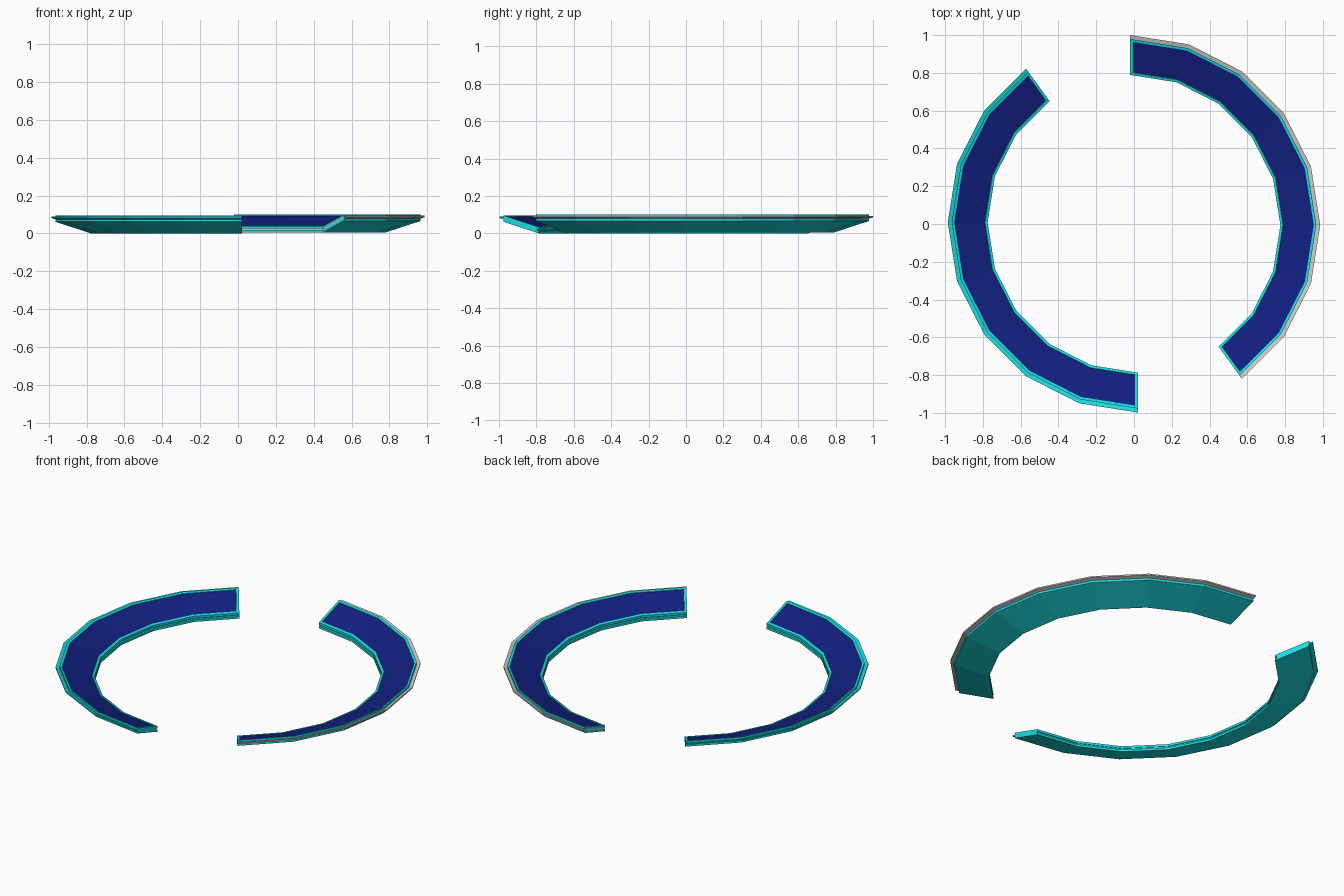
import bpy, bmesh
from math import cos, sin, radians

if "Cube" in bpy.data.objects:
    bpy.data.objects.remove(bpy.data.objects["Cube"])

def material(name, rgb):
    m = bpy.data.materials.new(name)
    m.diffuse_color = (*rgb, 1)
    m.use_nodes = True
    m.node_tree.nodes["Principled BSDF"].inputs["Base Color"].default_value = m.diffuse_color
    return m

CYAN = material("cyan", (0.01, 0.72, 0.76))
BLUE = material("dark_blue", (0.006, 0.014, 0.22))

R_IN, R_OUT, RISE = 0.795, 0.985, 0.062   # dished band: outer edge sits higher
SEGMENTS, STEP = 8, -18                   # eight flat facets per arc

def layer(name, centre, start, r0, r1, z0, z1, mat=None, panel=False):
    """Sweep a slanted four-point section around the arc."""
    def height(r):
        return RISE * (r - R_IN) / (R_OUT - R_IN)
    section = [(r0, z0 + height(r0)), (r1, z0 + height(r1)),
               (r1, z1 + height(r1)), (r0, z1 + height(r0))]
    bm = bmesh.new()
    rings = []
    for i in range(SEGMENTS + 1):
        a = radians(start + STEP * i)
        rings.append([bm.verts.new((centre[0] + r * cos(a), centre[1] + r * sin(a),
                                    centre[2] + z)) for r, z in section])
    top = []
    for a, b in zip(rings, rings[1:]):
        for k in range(4):
            n = (k + 1) % 4
            f = bm.faces.new((a[k], a[n], b[n], b[k]))
            if k == 2:
                top.append(f)
    bm.faces.new(rings[0])
    bm.faces.new(rings[-1][::-1])
    bmesh.ops.recalc_face_normals(bm, faces=bm.faces[:])
    if panel:
        # recessed blue panel framed by a thin rim
        bmesh.ops.inset_region(bm, faces=top, thickness=0.014, use_even_offset=True)
        bmesh.ops.inset_region(bm, faces=top, thickness=0.001, depth=-0.003,
                               use_even_offset=True)
        for f in top:
            f.material_index = 1
    mesh = bpy.data.meshes.new(name)
    bm.to_mesh(mesh)
    bm.free()
    if mat:
        mesh.materials.append(mat)
    if panel:
        mesh.materials.append(BLUE)
    obj = bpy.data.objects.new(name, mesh)
    bpy.context.collection.objects.link(obj)

# two arcs, each a sandwich of lower shell, offset middle rail and panelled top shell
for side, centre, start, rail in (("right", (-0.02, -0.006, 0.004), 90, None),
                                  ("left", (0.02, 0.008, 0.0), 270, CYAN)):
    layer(side + "_lower_shell", centre, start, R_IN, R_OUT, 0.0, 0.013, CYAN)
    layer(side + "_middle_rail", centre, start, R_IN + 0.008, R_OUT + 0.021, 0.013, 0.021, rail)
    layer(side + "_top_shell", centre, start, R_IN, R_OUT, 0.021, 0.034, CYAN, panel=True)
